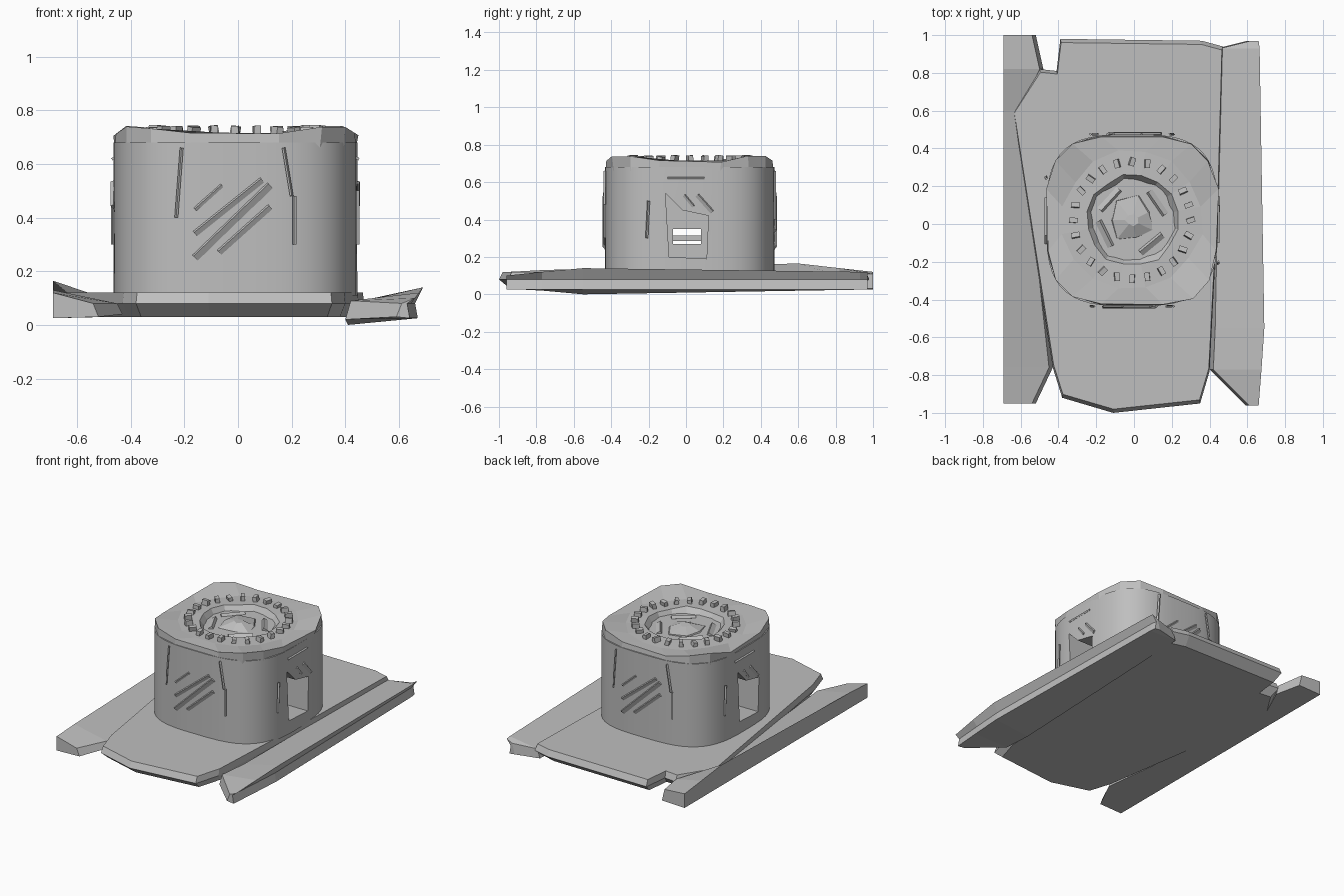
import bpy
import bmesh
import math
import random
from mathutils import Matrix, Vector

random.seed(4)
cube = bpy.data.objects.get("Cube")
if cube:
    bpy.data.objects.remove(cube, do_unlink=True)

grey = bpy.data.materials.new("light grey")
grey.use_nodes = True
COLOUR = (0.52, 0.52, 0.52, 1)
grey.diffuse_color = COLOUR
grey.node_tree.nodes["Principled BSDF"].inputs["Base Color"].default_value = COLOUR

CX, CY = -0.01, 0.02      # drum centre
HALF = 0.455              # drum half width


def finish(name, bm):
    bmesh.ops.recalc_face_normals(bm, faces=bm.faces)
    mesh = bpy.data.meshes.new(name)
    bm.to_mesh(mesh)
    bm.free()
    mesh.materials.append(grey)
    ob = bpy.data.objects.new(name, mesh)
    bpy.context.collection.objects.link(ob)
    return ob


def loft(name, rings):
    """Skin a list of equal-length closed rings and cap both ends."""
    bm = bmesh.new()
    rows = [[bm.verts.new(p) for p in ring] for ring in rings]
    n = len(rows[0])
    for a, b in zip(rows, rows[1:]):
        for i in range(n):
            j = (i + 1) % n
            bm.faces.new((a[i], a[j], b[j], b[i]))
    bm.faces.new(rows[0])
    bm.faces.new(rows[-1])
    return finish(name, bm)


def select_only(ob):
    bpy.ops.object.select_all(action='DESELECT')
    ob.select_set(True)
    bpy.context.view_layer.objects.active = ob


def carve(target, cutter):
    mod = target.modifiers.new("cut", 'BOOLEAN')
    mod.operation = 'DIFFERENCE'
    mod.solver = 'EXACT'
    mod.object = cutter
    select_only(target)
    bpy.ops.object.modifier_apply(modifier=mod.name)
    bpy.data.objects.remove(cutter, do_unlink=True)


def outline(a, z, n, power=3.2, jitter=0.0):
    """Rounded square ring; z may be a function of the angle."""
    ring = []
    for i in range(n):
        t = math.tau * (i + 0.5) / n
        c, s = math.cos(t), math.sin(t)
        e = 2 / power
        h = z(t) if callable(z) else z
        r = a + random.uniform(-jitter, jitter)
        ring.append((CX + r * math.copysign(abs(c) ** e, c),
                     CY + r * math.copysign(abs(s) ** e, s),
                     h + random.uniform(-jitter, jitter) / 2))
    return ring


# Base slab with a pointed front edge and notched corners
slab = [(-0.43, -0.76), (-0.38, -0.92), (-0.11, -1.0), (0.35, -0.95), (0.40, -0.78),
        (0.45, 0.2), (0.47, 0.94), (0.36, 0.97), (-0.39, 0.98), (-0.41, 0.81),
        (-0.50, 0.82), (-0.64, 0.6)]
loft("base_slab", [[(x * 0.95, y * 0.94, 0.03) for x, y in slab],
                   [(x, y, 0.08) for x, y in slab],
                   [(x * 0.99, y * 0.98, 0.12) for x, y in slab]])


# Side rails: raised outer lip sloping down to a groove beside the slab
def rail(name, side, sections):
    rings = []
    for y, outer, inner, lip, top, low in sections:
        pts = [(outer, lip), (inner, top), (inner - 0.02, low),
               (outer - 0.02, 0.025), (outer - 0.03, 0.08)]
        if side < 0:
            pts[3:] = [(outer, 0.025), (outer, 0.08)]
        rings.append([(side * x, y, z) for x, z in pts])
    loft(name, rings)


rail("right_rail", -1, [(-0.95, 0.69, 0.54, 0.12, 0.08, 0.03),
                        (-0.76, 0.69, 0.45, 0.13, 0.08, 0.04),
                        (0.6, 0.69, 0.6, 0.165, 0.09, 0.03),
                        (0.82, 0.69, 0.50, 0.14, 0.10, 0.03),
                        (1.0, 0.69, 0.54, 0.12, 0.11, 0.03)])
rail("left_rail", 1, [(-0.96, 0.66, 0.61, 0.10, 0.08, 0.03),
                      (-0.77, 0.675, 0.42, 0.12, 0.09, 0.02),
                      (-0.55, 0.69, 0.43, 0.14, 0.08, 0.0),
                      (0.93, 0.665, 0.46, 0.12, 0.09, 0.03),
                      (0.97, 0.66, 0.62, 0.12, 0.10, 0.03)])

# Drum body
body = loft("drum_body", [outline(HALF, 0.11, 48), outline(HALF, 0.68, 48)])


def prism(profile, x0, x1):
    return loft("cutter", [[(x, y, z) for y, z in profile] for x in (x0, x1)])


# Doorways on both sides, joined by a narrow slot
door = [(-0.09, 0.2), (0.11, 0.19), (0.12, 0.42), (-0.02, 0.45), (-0.11, 0.54)]
slot = [(-0.07, 0.27), (0.08, 0.27), (0.08, 0.35), (-0.07, 0.35)]
carve(body, prism(door, 0.22, 0.6))
carve(body, prism([(-y, z) for y, z in door], -0.6, -0.22))
carve(body, prism(slot, -0.3, 0.3))
select_only(body)
bpy.ops.object.shade_smooth_by_angle(angle=math.radians(30))


def box(bm, matrix, size):
    bmesh.ops.create_cube(bm, size=1, matrix=matrix @ Matrix.Diagonal((*size, 1)))


# Crossbar inside the slot
bm = bmesh.new()
box(bm, Matrix.Translation((0, 0, 0.30)), (0.36, 0.16, 0.03))
finish("slot_bar", bm)


def slat(bm, a, b, width, turn):
    """Tilted strip between two points of a wall, turned about the drum."""
    a, b = Vector(a), Vector(b)
    d = b - a
    mid = (a + b) / 2
    m = (Matrix.Translation((CX, CY, 0)) @ Matrix.Rotation(turn, 4, 'Z')
         @ Matrix.Translation((mid.x, -HALF, mid.y))
         @ Matrix.Rotation(-math.atan2(d.y, d.x), 4, 'Y')
         @ Matrix.Rotation(0.5, 4, 'X'))
    box(bm, m, (d.length, 0.012, width))


# Slanted louvres and upright seams on the front and back walls
louvres = bmesh.new()
seams = bmesh.new()
for turn in (0, math.pi):
    slat(louvres, (-0.15, 0.43), (-0.05, 0.52), 0.012, turn)
    slat(louvres, (-0.15, 0.34), (0.10, 0.54), 0.02, turn)
    slat(louvres, (-0.15, 0.25), (0.13, 0.52), 0.026, turn)
    slat(louvres, (-0.06, 0.27), (0.13, 0.44), 0.02, turn)
    slat(seams, (-0.22, 0.40), (-0.20, 0.66), 0.008, turn)
    slat(seams, (0.22, 0.30), (0.22, 0.48), 0.01, turn)
    slat(seams, (0.18, 0.66), (0.21, 0.48), 0.008, turn)
# Short strips around the doorways
for turn in (math.pi / 2, -math.pi / 2):
    slat(louvres, (0.04, 0.53), (0.12, 0.44), 0.02, turn)
    slat(louvres, (-0.03, 0.53), (0.02, 0.47), 0.014, turn)
    slat(seams, (-0.23, 0.30), (-0.22, 0.50), 0.01, turn)
    slat(seams, (-0.12, 0.62), (0.08, 0.62), 0.01, turn)
finish("louvres", louvres)
finish("wall_seams", seams)


# Faceted crown: corners stand higher than the sides, with a sunken middle
def rim(t):
    return 0.685 + 0.055 * abs(math.sin(2 * t)) ** 0.8


loft("crown", [outline(HALF, 0.66, 16), outline(HALF, rim, 16, 3.2, 0.012),
               outline(0.37, 0.712, 16, 2, 0.012), outline(0.24, 0.71, 16, 2, 0.012),
               outline(0.20, 0.65, 16, 2, 0.015), outline(0.15, 0.63, 16, 2)])

# Jagged centre lump
loft("centre_hub", [outline(0.16, 0.62, 7, 2, 0.02), outline(0.11, 0.68, 7, 2, 0.025),
                    outline(0.03, 0.71, 7, 2, 0.01)])

# Bent blades standing in the sunken middle
bm = bmesh.new()
for angle in (0.6, 2.4, 3.6, 5.4):
    m = (Matrix.Translation((CX, CY, 0.675)) @ Matrix.Rotation(angle, 4, 'Z')
         @ Matrix.Translation((0.17, 0, 0)) @ Matrix.Rotation(0.6, 4, 'Y'))
    box(bm, m, (0.05, 0.15, 0.02))
finish("centre_blades", bm)

# Ring of small studs
bm = bmesh.new()
STUDS = 24
for i in range(STUDS):
    t = math.tau * i / STUDS
    m = (Matrix.Translation((CX + 0.31 * math.cos(t), CY + 0.31 * math.sin(t),
                             0.722 + random.uniform(-0.006, 0.004)))
         @ Matrix.Rotation(t + random.uniform(-0.4, 0.4), 4, 'Z')
         @ Matrix.Rotation(random.uniform(-0.2, 0.2), 4, 'X'))
    box(bm, m, (0.045, 0.026, 0.036))
finish("crown_studs", bm)
